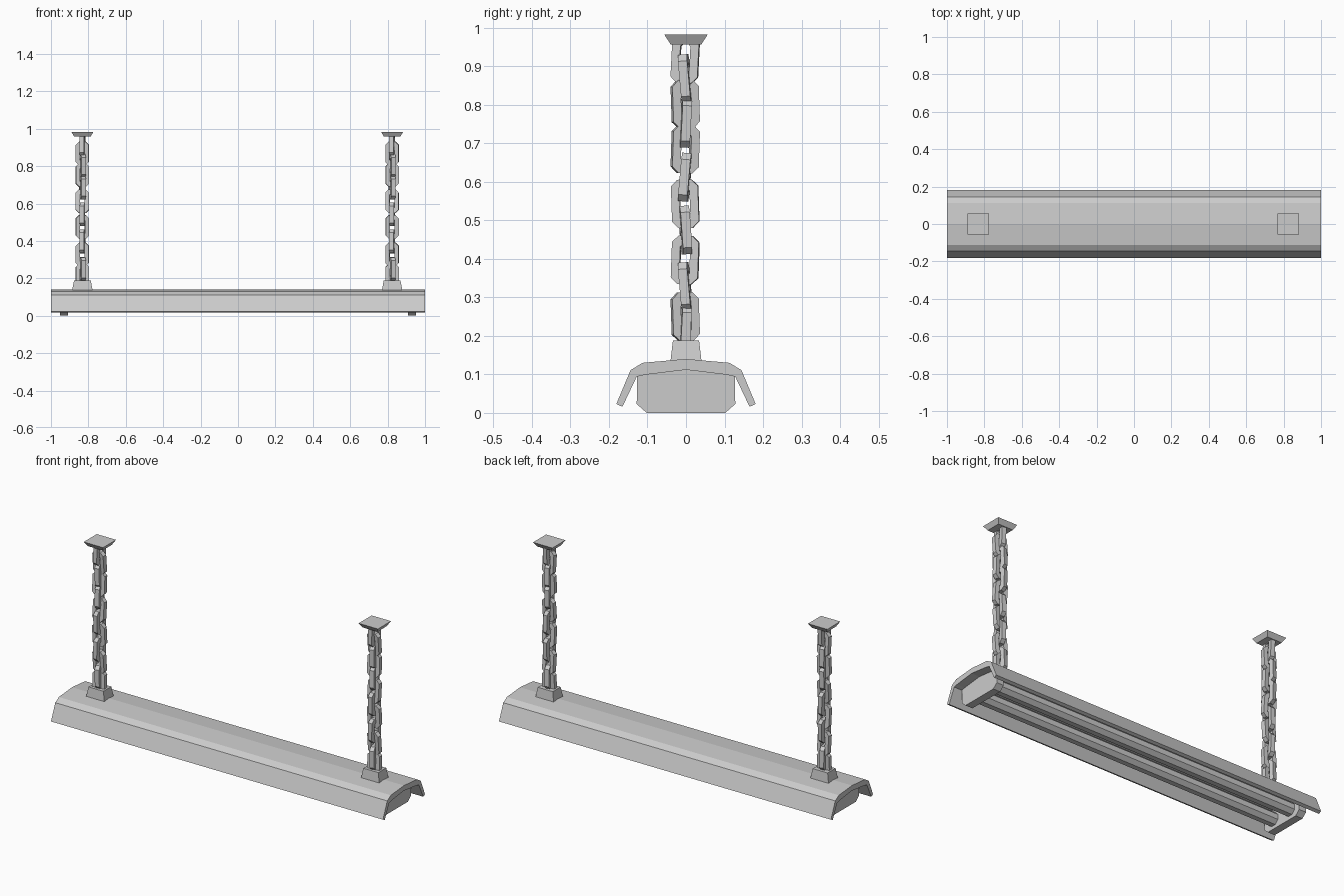
import bpy, bmesh, math
from mathutils import Matrix, Vector

if "Cube" in bpy.data.objects:
    bpy.data.objects.remove(bpy.data.objects["Cube"])


def finish(name, bm):
    bmesh.ops.recalc_face_normals(bm, faces=bm.faces)
    me = bpy.data.meshes.new(name)
    bm.to_mesh(me)
    bm.free()
    ob = bpy.data.objects.new(name, me)
    bpy.context.collection.objects.link(ob)
    return ob


def extrude_x(name, profile, x0, x1):
    """Extrude a closed (y, z) profile from x0 to x1."""
    bm = bmesh.new()
    face = bm.faces.new([bm.verts.new((x0, y, z)) for y, z in profile])
    out = bmesh.ops.extrude_face_region(bm, geom=[face])
    vs = [g for g in out["geom"] if isinstance(g, bmesh.types.BMVert)]
    bmesh.ops.translate(bm, verts=vs, vec=(x1 - x0, 0, 0))
    return finish(name, bm)


def mirrored(half):
    """Complete a right-half profile that ends on the y = 0 line."""
    return half + [(-y, z) for y, z in reversed(half) if y > 0]


def tapered_block(name, x, z0, z1, bottom, top):
    bm = bmesh.new()
    bmesh.ops.create_cube(bm, size=2)
    for v in bm.verts:
        hx, hy = top if v.co.z > 0 else bottom
        v.co = Vector((x + v.co.x * hx, v.co.y * hy, z1 if v.co.z > 0 else z0))
    return finish(name, bm)


def add_link(bm, matrix):
    """Flat eight-sided chain link with a slot, in its local x-z plane."""
    def ring(w, h, c, y):
        pts = [(w, h - c), (w - c, h), (c - w, h), (-w, h - c),
               (-w, c - h), (c - w, -h), (w - c, -h), (w, c - h)]
        return [bm.verts.new(matrix @ Vector((px, y, pz))) for px, pz in pts]
    t = 0.012
    loops = [ring(0.035, 0.063, 0.017, -t), ring(0.035, 0.063, 0.017, t),
             ring(0.013, 0.040, 0.006, t), ring(0.013, 0.040, 0.006, -t)]
    for a, b in zip(loops, loops[1:] + loops[:1]):
        for i in range(8):
            j = (i + 1) % 8
            bm.faces.new((a[i], a[j], b[j], b[i]))


# Bent sheet reflector
outer = [(0.181, 0.023), (0.144, 0.111), (0.113, 0.130), (0, 0.140)]
inner = [(0.165, 0.016), (0.128, 0.094), (0.107, 0.099), (0, 0.112)]
left = [(-y, z) for y, z in reversed(outer[:3])]
left_in = [(-y, z) for y, z in inner[:3]]
extrude_x("reflector", outer + left + left_in + inner[::-1], -1, 1)

# Lamp holders at both ends
holder = mirrored([(0.102, 0.0), (0.128, 0.023), (0.127, 0.096),
                   (0.107, 0.1), (0, 0.113)])
for side, s in (("left", -1), ("right", 1)):
    extrude_x(side + "_lamp_holder", holder, s * 0.91, s * 0.952)

# Two fluorescent tubes
for side, y in (("front", -0.062), ("back", 0.062)):
    octagon = [(y + 0.036 * math.cos(math.radians(22.5 + 45 * k)),
                0.052 + 0.036 * math.sin(math.radians(22.5 + 45 * k)))
               for k in range(8)]
    extrude_x(side + "_tube", octagon, -0.915, 0.915)

# Chains: (height, turn, tilt) with slightly uneven hanging links
links = [(0.215, 4, -3), (0.250, 102, 2), (0.328, -5, 5), (0.397, 84, -2),
         (0.475, 5, 4), (0.543, 86, 2), (0.612, -4, -5), (0.685, 102, -2),
         (0.752, 5, -3), (0.802, 102, 2), (0.868, -5, 5), (0.918, 84, -3)]
for side, x in (("left", -0.832), ("right", 0.824)):
    tapered_block(side + "_shade_mount", x, 0.128, 0.188,
                  (0.056, 0.041), (0.045, 0.034))
    tapered_block(side + "_ceiling_plate", x, 0.957, 0.982,
                  (0.044, 0.040), (0.058, 0.056))
    bm = bmesh.new()
    for z, turn, tilt in links:
        # wide-in-y links tilt in their own plane, the others lean in y
        add_link(bm, Matrix.Translation((x, -0.002, z))
                 @ Matrix.Rotation(math.radians(tilt), 4, 'X')
                 @ Matrix.Rotation(math.radians(turn), 4, 'Z'))
    finish(side + "_chain", bm)
